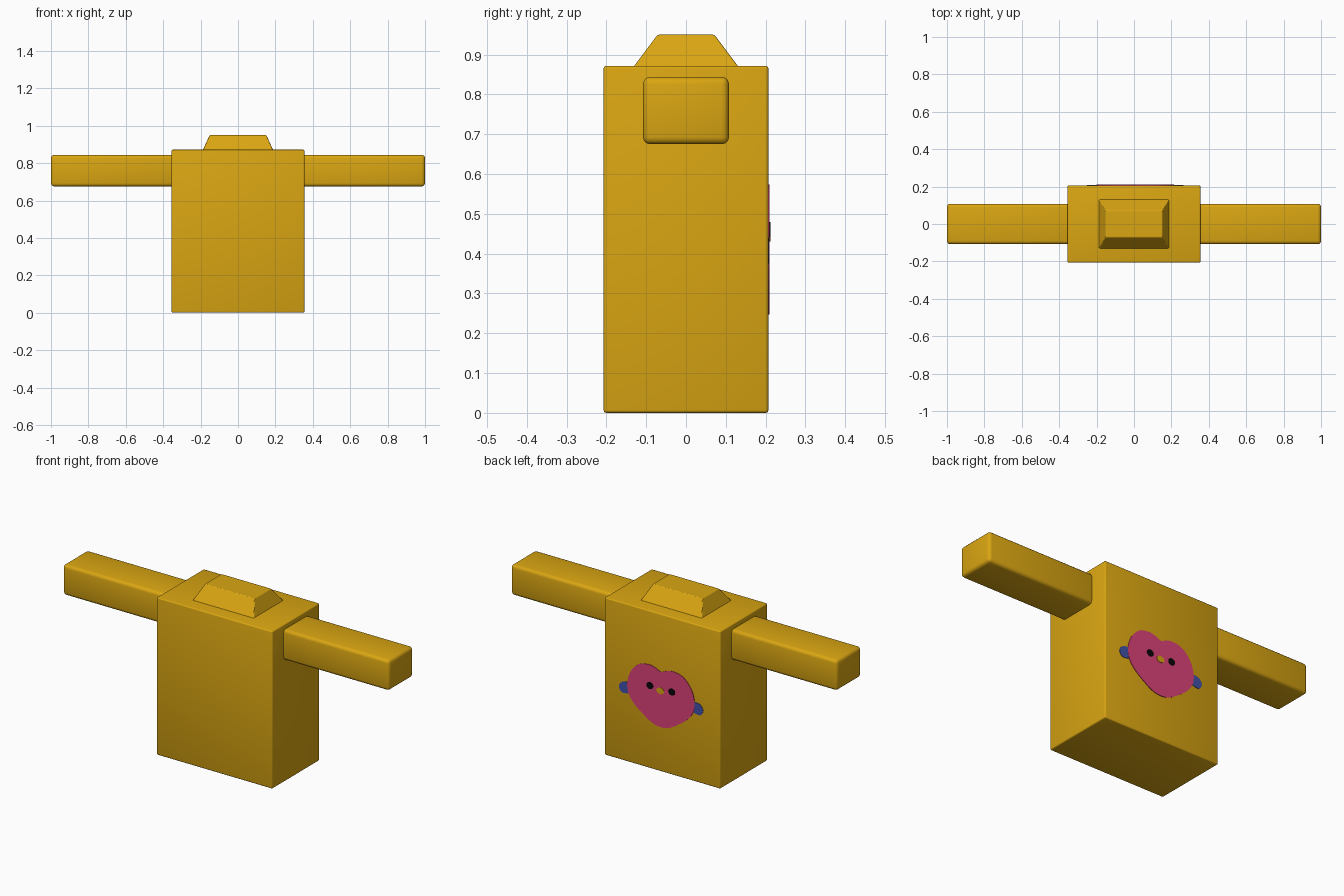
import bpy, bmesh, math

if "Cube" in bpy.data.objects:
    bpy.data.objects.remove(bpy.data.objects["Cube"])


def material(name, r, g, b):
    m = bpy.data.materials.new(name)
    m.diffuse_color = (r, g, b, 1)
    m.use_nodes = True
    m.node_tree.nodes["Principled BSDF"].inputs["Base Color"].default_value = m.diffuse_color
    return m


GOLD = material("golden yellow", 0.70, 0.38, 0.006)
PINK = material("raspberry pink", 0.72, 0.054, 0.19)
BLUE = material("dusty blue", 0.055, 0.085, 0.40)
BLACK = material("black", 0.002, 0.002, 0.002)


def finish(name, bm, mat):
    bmesh.ops.recalc_face_normals(bm, faces=bm.faces)
    mesh = bpy.data.meshes.new(name)
    bm.to_mesh(mesh)
    bm.free()
    mesh.materials.append(mat)
    ob = bpy.data.objects.new(name, mesh)
    bpy.context.collection.objects.link(ob)
    return ob


def block(name, x, y, z, bevel, top=(1, 1), smooth=True):
    """Box between the given ranges; its top can be tapered in x and y."""
    bm = bmesh.new()
    bmesh.ops.create_cube(bm, size=1)
    for v in bm.verts:
        sx, sy = top if v.co.z > 0 else (1, 1)
        v.co = ((x[0] + x[1]) / 2 + v.co.x * sx * (x[1] - x[0]),
                (y[0] + y[1]) / 2 + v.co.y * sy * (y[1] - y[0]),
                (z[0] + z[1]) / 2 + v.co.z * (z[1] - z[0]))
    bmesh.ops.bevel(bm, geom=bm.edges[:], offset=bevel, segments=3,
                    profile=0.5, affect='EDGES')
    for f in bm.faces:
        f.smooth = smooth
    return finish(name, bm, GOLD)


BACK = 0.207
MID = 0.007   # sideways shift of the whole badge


def plate(name, points, depth, mat):
    """Thin painted plate on the back, from (x, z) outline points."""
    bm = bmesh.new()
    face = bm.faces.new([bm.verts.new((MID + x, BACK - 0.001, z)) for x, z in points])
    ext = bmesh.ops.extrude_face_region(bm, geom=[face])
    for v in ext["geom"]:
        if isinstance(v, bmesh.types.BMVert):
            v.co.y = BACK + depth
    return finish(name, bm, mat)


def disc(cx, cz, rx, rz, n):
    return [(cx + rx * math.cos(2 * math.pi * i / n),
             cz + rz * math.sin(2 * math.pi * i / n)) for i in range(n)]


def smooth_loop(pts, steps=4):
    """Closed Catmull-Rom curve through the points."""
    out, n = [], len(pts)
    for i in range(n):
        a, b, c, d = (pts[(i + k) % n] for k in (-1, 0, 1, 2))
        for s in range(steps):
            t = s / steps
            out.append(tuple(
                0.5 * (2 * b[k] + (c[k] - a[k]) * t
                       + (2 * a[k] - 5 * b[k] + 4 * c[k] - d[k]) * t * t
                       + (3 * b[k] - a[k] - 3 * c[k] + d[k]) * t ** 3)
                for k in (0, 1)))
    return out


# Shirt-like body, sleeves and tapered collar
block("body", (-0.355, 0.355), (-BACK, BACK), (0, 0.872), 0.007)
block("collar", (-0.19, 0.19), (-0.135, 0.135), (0.865, 0.95), 0.004,
      top=(0.80, 0.53), smooth=False)
for side, xr in (("left", (-1, -0.34)), ("right", (0.34, 1))):
    block(side + "_sleeve", xr, (-0.108, 0.108), (0.675, 0.844), 0.018)

# Heart-shaped badge face, mirrored from one half outline
half = [(0.035, 0.567), (0.075, 0.574), (0.135, 0.560), (0.185, 0.507),
        (0.206, 0.439), (0.198, 0.382), (0.162, 0.332), (0.100, 0.285),
        (0.050, 0.256)]
heart = [(0, 0.553)] + half + [(0, 0.247)] + [(-x, z) for x, z in reversed(half)]
plate("badge_heart", smooth_loop(heart), 0.003, PINK)

# Small fins, eyes and nose of the badge
fin = [(0.190, 0.435), (0.235, 0.437), (0.258, 0.408), (0.240, 0.376), (0.190, 0.388)]
for side, s in (("left", -1), ("right", 1)):
    plate(side + "_fin", smooth_loop([(s * x, z) for x, z in fin]), 0.002, BLUE)
    plate(side + "_eye", disc(s * 0.067, 0.460, 0.021, 0.019, 12), 0.005, BLACK)
plate("nose", disc(0.003, 0.448, 0.024, 0.018, 10), 0.005, GOLD)
